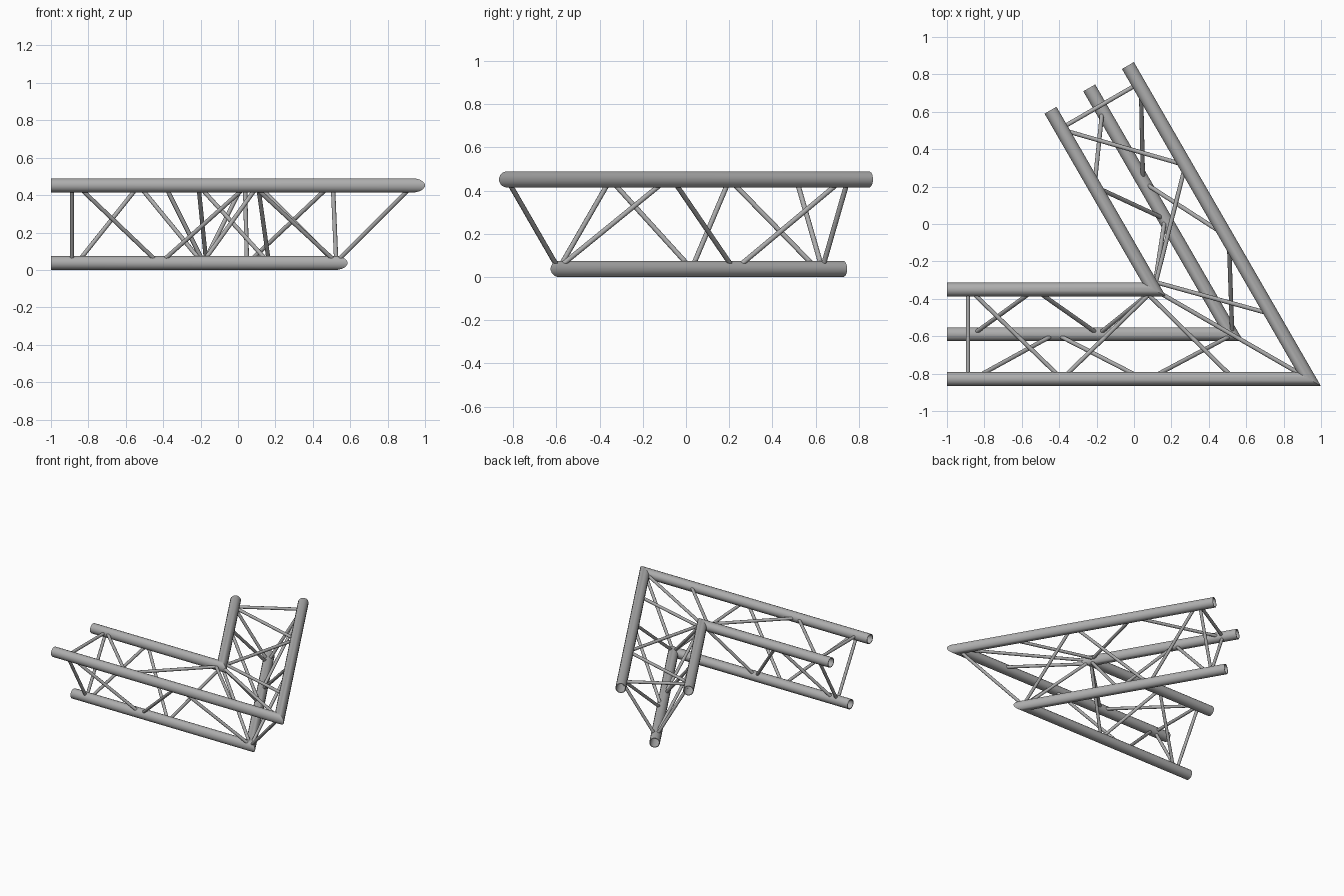
import bpy, bmesh
from math import pi, cos, sin, sqrt
from mathutils import Matrix, Vector

cube = bpy.data.objects.get("Cube")
if cube:
    bpy.data.objects.remove(cube, do_unlink=True)

# One bare metal colour
metal = bpy.data.materials.new("brushed_aluminium")
metal.use_nodes = True
GREY = (0.42, 0.42, 0.42, 1)
metal.diffuse_color = GREY
metal.node_tree.nodes["Principled BSDF"].inputs["Base Color"].default_value = GREY

CHORD_R, WALL, BRACE_R = 0.0375, 0.005, 0.0115
LOW, HIGH = CHORD_R, 0.452
END_X, FRAME_X = -1.0, -0.888

# Corner point of each chord, all lying on the mitre plane
CORNER = {
    "outer": Vector((0.935, -0.8285, HIGH)),
    "inner": Vector((0.107, -0.3505, HIGH)),
    "lower": Vector((0.521, -0.5895, LOW)),
}

# Reflection that turns the first arm into the second, 60 degrees round
pivot = Matrix.Translation(CORNER["outer"])
REFLECT = pivot @ Matrix.Scale(-1, 4, Vector((0.5, sqrt(3) / 2, 0))) @ pivot.inverted()


def finish(name, bm):
    bmesh.ops.recalc_face_normals(bm, faces=bm.faces[:])
    mesh = bpy.data.meshes.new(name)
    bm.to_mesh(mesh)
    bm.free()
    mesh.materials.append(metal)
    obj = bpy.data.objects.new(name, mesh)
    bpy.context.collection.objects.link(obj)
    bpy.ops.object.select_all(action='DESELECT')
    obj.select_set(True)
    bpy.context.view_layer.objects.active = obj
    bpy.ops.object.shade_smooth_by_angle(angle=pi / 5)
    return obj


def chord(name, corner, sides=16):
    """Hollow tube running along one arm, mitred, and on along the other."""
    bm = bmesh.new()

    def rings(radius):
        end, mitre, far = [], [], []
        for i in range(sides):
            a = 2 * pi * (i + 0.5) / sides
            off = Vector((0, radius * cos(a), radius * sin(a)))
            p = corner + off
            m = p + Vector((-sqrt(3) * off.y, 0, 0))
            p.x = END_X
            for ring, co in ((end, p), (mitre, m), (far, REFLECT @ p)):
                ring.append(bm.verts.new(co))
        return [end, mitre, far]

    outside, inside = rings(CHORD_R), rings(CHORD_R - WALL)
    loop = outside + inside[::-1]
    for a, b in zip(loop, loop[1:] + loop[:1]):
        for i in range(sides):
            j = (i + 1) % sides
            bm.faces.new((a[i], a[j], b[j], b[i]))
    return finish(name, bm)


def brace(name, p, q, sides=12):
    """Thin round bar between two chord axes, stopping inside the walls."""
    axis = q - p
    bm = bmesh.new()
    turn = axis.to_track_quat('Z', 'Y').to_matrix().to_4x4()
    bmesh.ops.create_cone(bm, cap_ends=True, segments=sides, radius1=BRACE_R,
                          radius2=BRACE_R, depth=axis.length - 0.06,
                          matrix=Matrix.Translation((p + q) / 2) @ turn)
    return finish(name, bm)


def at(chord_name, x):
    p = CORNER[chord_name].copy()
    p.x = x
    return p


# Main tubes
for key, corner in CORNER.items():
    chord(key + "_chord", corner)

# Triangular frame at the corner
PAIRS = (("outer", "inner"), ("outer", "lower"), ("inner", "lower"))
for a, b in PAIRS:
    brace(f"corner_brace_{a}_{b}", CORNER[a], CORNER[b])

# Zigzag lacing on the three sides of an arm, as chord and x stations
ZIGZAGS = {
    "top": ("inner", "outer", ((-0.88, -0.385), (0.107, -0.385), (0.05, 0.535))),
    "outer": ("outer", "lower", ((-0.86, -0.425), (0.05, -0.415), (0.08, 0.53))),
    "inner": ("inner", "lower", ((-0.53, -0.86), (-0.53, -0.19), (0.107, -0.19))),
}
bars = [(f"end_brace_{a}_{b}", at(a, FRAME_X), at(b, FRAME_X)) for a, b in PAIRS]
for side, (a, b, stations) in ZIGZAGS.items():
    for n, (xa, xb) in enumerate(stations, 1):
        bars.append((f"{side}_diagonal_{n}", at(a, xa), at(b, xb)))

# Lay the same bars in both arms
for name, p, q in bars:
    brace("front_arm_" + name, p, q)
    brace("rear_arm_" + name, REFLECT @ p, REFLECT @ q)
